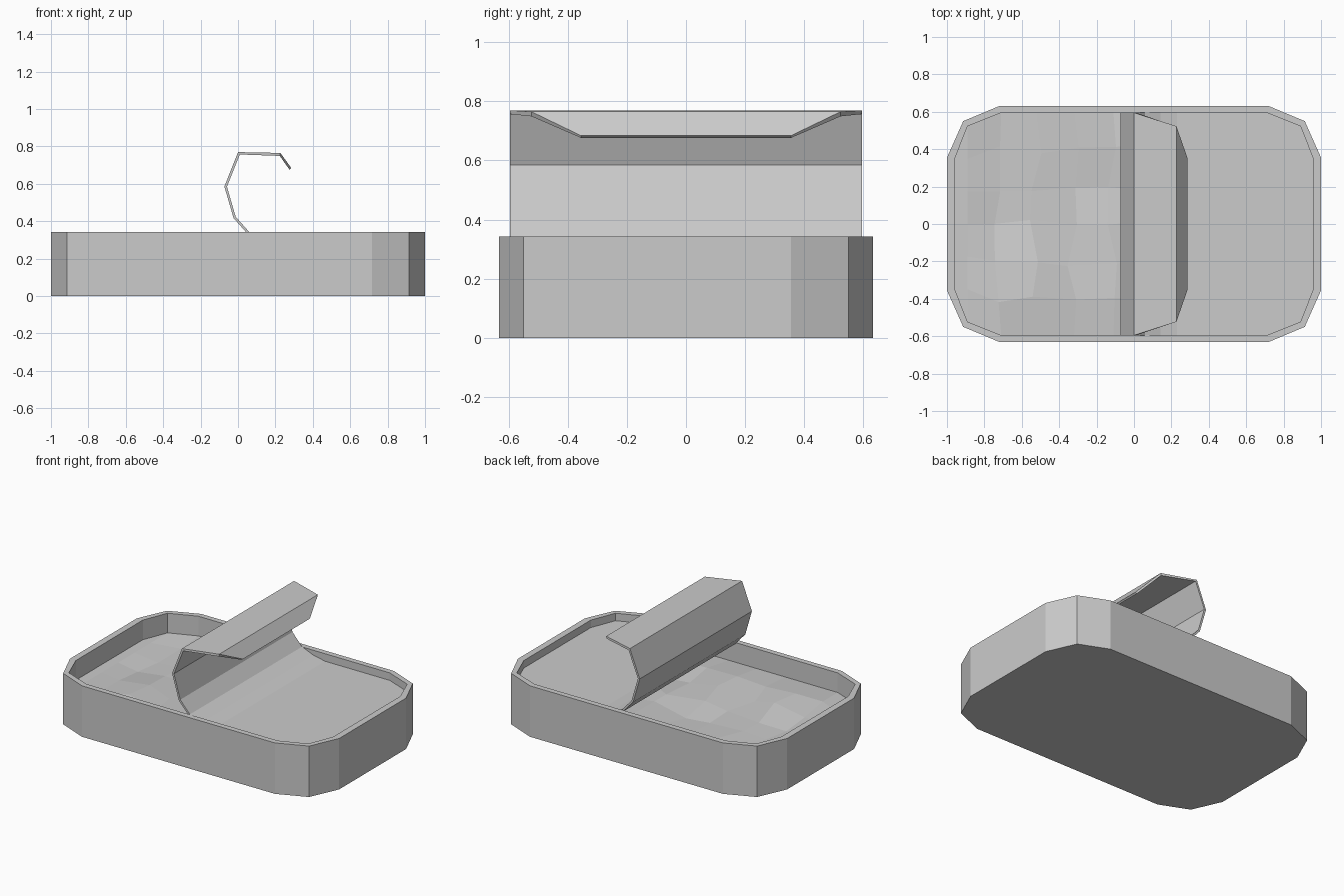
import bpy, bmesh, random
from mathutils import Vector

random.seed(7)
if "Cube" in bpy.data.objects:
    bpy.data.objects.remove(bpy.data.objects["Cube"], do_unlink=True)

metal = bpy.data.materials.new("grey_metal")
metal.use_nodes = True
GREY = (0.6, 0.6, 0.6, 1)
metal.diffuse_color = GREY
metal.node_tree.nodes["Principled BSDF"].inputs["Base Color"].default_value = GREY

OUTER = [(1.0, 0.355), (0.913, 0.55), (0.717, 0.632)]
INNER = [(0.956, 0.355), (0.89, 0.523), (0.71, 0.595)]
RIM, LID_Z, FISH_Z = 0.342, 0.285, 0.21


def make_object(name, bm):
    bmesh.ops.recalc_face_normals(bm, faces=bm.faces)
    mesh = bpy.data.meshes.new(name)
    bm.to_mesh(mesh)
    bm.free()
    mesh.materials.append(metal)
    obj = bpy.data.objects.new(name, mesh)
    bpy.context.collection.objects.link(obj)
    return obj


def outline(corner):
    """Mirror one corner into the full twelve-sided outline."""
    half = corner + [(-x, y) for x, y in reversed(corner)]
    return half + [(x, -y) for x, y in reversed(half)]


def half_width(x):
    """Half the depth of the cavity at a given x."""
    x = abs(x)
    for (xa, ya), (xb, yb) in zip(INNER, INNER[1:]):
        if x >= xb:
            return ya + (yb - ya) * (xa - x) / (xa - xb)
    return INNER[-1][1]


def strip(bm, rows):
    """Bridge rows of vertices with quads."""
    for a, b in zip(rows, rows[1:]):
        for i in range(len(a) - 1):
            bm.faces.new((a[i], a[i + 1], b[i + 1], b[i]))


# Can body: outer wall, flat rim, inner wall and floors
bm = bmesh.new()
rings = []
for corner, z in ((OUTER, 0), (OUTER, RIM), (INNER, RIM), (INNER, 0.03)):
    ring = [bm.verts.new((x, y, z)) for x, y in outline(corner)]
    rings.append(ring + ring[:1])
strip(bm, rings)
bm.faces.new(rings[0][:-1])
bm.faces.new(rings[-1][:-1])
make_object("can_body", bm)

# Lumpy contents filling the open half
bm = bmesh.new()
rows = []
columns = [-0.956, -0.89, -0.71, -0.52, -0.32, -0.11, 0.1, 0.3]
for i, x in enumerate(columns):
    row = []
    for j in range(7):
        t = j / 3 - 1
        p = Vector((x, t * half_width(x), FISH_Z))
        if i > 1 and 0 < j < 6:
            p += Vector((random.uniform(-0.04, 0.04), random.uniform(-0.03, 0.03),
                         random.uniform(-0.025, 0.03)))
        row.append(bm.verts.new(p))
    rows.append(row)
strip(bm, rows)
make_object("contents", bm)

# Lid: flat over one half, peeled up and curled back over itself
profile = [(x, LID_Z, y) for x, y in INNER]
profile += [(x, z, INNER[2][1]) for x, z in (
    (0.23, LID_Z), (0.14, 0.303), (0.055, 0.338), (-0.018, 0.42), (-0.066, 0.585), (0.005, 0.763))]
profile += [(0.225, 0.757, INNER[1][1]), (0.28, 0.68, INNER[0][1])]
bm = bmesh.new()
strip(bm, [[bm.verts.new((x, -y, z)), bm.verts.new((x, y, z))] for x, z, y in profile])
lid = make_object("peeled_lid", bm)
thickness = lid.modifiers.new("thickness", 'SOLIDIFY')
thickness.thickness = 0.013
thickness.offset = 0
thickness.use_even_offset = True
